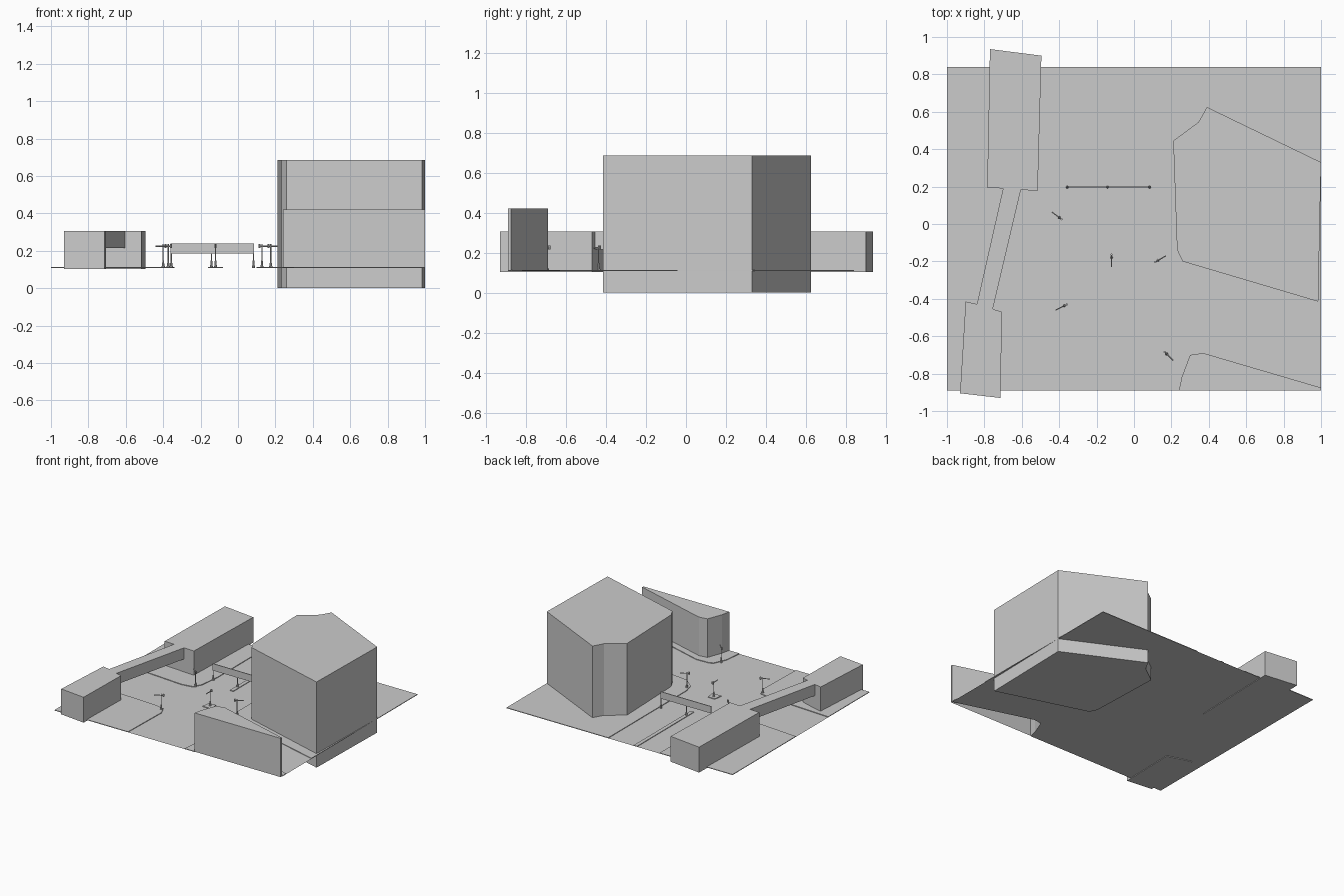
import bpy, bmesh, math
from mathutils import Vector

if "Cube" in bpy.data.objects:
    bpy.data.objects.remove(bpy.data.objects["Cube"])

GROUND = 0.107   # road level
WALK = 0.112     # pavement level

grey = bpy.data.materials.new("plain_grey")
grey.diffuse_color = (0.6, 0.6, 0.6, 1)
grey.use_nodes = True
grey.node_tree.nodes["Principled BSDF"].inputs["Base Color"].default_value = grey.diffuse_color


def finish(name, bm):
    bmesh.ops.recalc_face_normals(bm, faces=bm.faces[:])
    me = bpy.data.meshes.new(name)
    bm.to_mesh(me)
    bm.free()
    me.materials.append(grey)
    ob = bpy.data.objects.new(name, me)
    bpy.context.scene.collection.objects.link(ob)
    return ob


def prism(name, outline, z0, z1, closed=True):
    """Footprint extruded from z0 to z1, optionally without its underside."""
    bm = bmesh.new()
    low = [bm.verts.new((x, y, z0)) for x, y in outline]
    top = [bm.verts.new((x, y, z1)) for x, y in outline]
    bm.faces.new(top)
    if closed:
        bm.faces.new(low[::-1])
    n = len(outline)
    for i in range(n):
        j = (i + 1) % n
        bm.faces.new((low[i], low[j], top[j], top[i]))
    return finish(name, bm)


def tube(bm, a, b, r0, r1, sides=8):
    """Tapered round bar between two points."""
    a, b = Vector(a), Vector(b)
    d = b - a
    res = bmesh.ops.create_cone(bm, cap_ends=True, segments=sides,
                                radius1=r0, radius2=r1, depth=d.length)
    rot = d.to_track_quat('Z', 'Y').to_matrix()
    for v in res["verts"]:
        v.co = rot @ v.co + (a + b) / 2


def post(bm, x, y, top):
    """Slim pole on a stepped, tapered foot."""
    tube(bm, (x, y, GROUND), (x, y, 0.118), 0.009, 0.009)
    tube(bm, (x, y, 0.118), (x, y, 0.148), 0.007, 0.004)
    tube(bm, (x, y, 0.148), (x, y, top), 0.003, 0.003)


# Large tower, standing below road level
prism("tower_block", [(0.21, 0.445), (0.23, -0.13), (0.235, -0.15), (0.26, -0.2),
                      (0.985, -0.415), (1.0, 0.33), (0.39, 0.625), (0.345, 0.545)],
      0.0, 0.685)

# Front right building, hollow underneath
corner = [(0.24, -0.89), (0.255, -0.82), (0.30, -0.70), (0.37, -0.69), (1.0, -0.875)]
prism("corner_building", corner + [(1.0, -0.89)], 0.11, 0.42, closed=False)

# Two low blocks joined by a raised bridge
prism("rear_low_block", [(-0.77, 0.935), (-0.785, 0.195), (-0.70, 0.19), (-0.605, 0.183),
                         (-0.515, 0.177), (-0.495, 0.90)], 0.102, 0.305)
prism("front_low_block", [(-0.90, -0.415), (-0.93, -0.905), (-0.715, -0.93),
                          (-0.705, -0.47), (-0.755, -0.455), (-0.84, -0.428)], 0.102, 0.305)
prism("bridge", [(-0.70, 0.19), (-0.84, -0.428), (-0.755, -0.455), (-0.605, 0.183)],
      0.215, 0.305)

# Road sheet, cut away below the corner building
bm = bmesh.new()
road = [(-1, -0.89)] + corner + [(1, 0.84), (-1, 0.84)]
bm.faces.new([bm.verts.new((x, y, GROUND)) for x, y in road])
bmesh.ops.triangulate(bm, faces=bm.faces[:])
finish("road", bm)

# Raised pavements on the four corners and small islands
pavements = {
    "pavement_south_east": [(0.15, -0.89), (0.165, -0.75), (0.21, -0.65), (0.24, -0.635),
                            (0.35, -0.63), (1, -0.82)] + corner[::-1],
    "pavement_north_east": [(0.10, 0.84), (0.10, -0.15), (0.12, -0.23), (0.20, -0.30),
                            (0.33, -0.315), (1, -0.50), (1, 0.84)],
    "pavement_north_west": [(-1, 0.04), (-0.5, 0.0), (-0.41, 0.015), (-0.375, 0.08),
                            (-0.355, 0.25), (-0.355, 0.84), (-1, 0.84)],
    "pavement_south_west": [(-1, -0.89), (-0.35, -0.89), (-0.34, -0.48), (-0.37, -0.415),
                            (-0.45, -0.40), (-1, -0.37)],
    "median_north": [(-0.155, 0.12), (-0.125, 0.12), (-0.125, 0.84), (-0.155, 0.84)],
    "traffic_island": [(-0.16, -0.22), (-0.08, -0.22), (-0.09, -0.15), (-0.15, -0.15)],
}
for name, outline in pavements.items():
    prism(name, outline, GROUND, WALK, closed=False)

# Traffic lights: pole, arm pointing to the tail and a lamp box at its end
signals = [((-0.40, 0.035), (-0.44, 0.065)), ((-0.12, -0.18), (-0.12, -0.23)),
           ((0.128, -0.195), (0.17, -0.17)), ((-0.373, -0.437), (-0.42, -0.46)),
           ((0.175, -0.695), (0.21, -0.73))]
for i, (base, tail) in enumerate(signals):
    bm = bmesh.new()
    b, t = Vector(base), Vector(tail)
    post(bm, b.x, b.y, 0.235)
    tip = b + (b - t).normalized() * 0.016
    tube(bm, (t.x, t.y, 0.224), (tip.x, tip.y, 0.224), 0.0035, 0.0035, 6)
    tube(bm, (tip.x, tip.y, 0.215), (tip.x, tip.y, 0.235), 0.006, 0.006, 6)
    finish("traffic_light_%d" % (i + 1), bm)

# Overhead sign spanning the north road
bm = bmesh.new()
for x in (-0.357, -0.142, 0.083):
    post(bm, x, 0.197, 0.24)
finish("sign_posts", bm)
prism("sign_panel", [(-0.36, 0.194), (0.085, 0.194), (0.085, 0.2), (-0.36, 0.2)], 0.185, 0.24)
